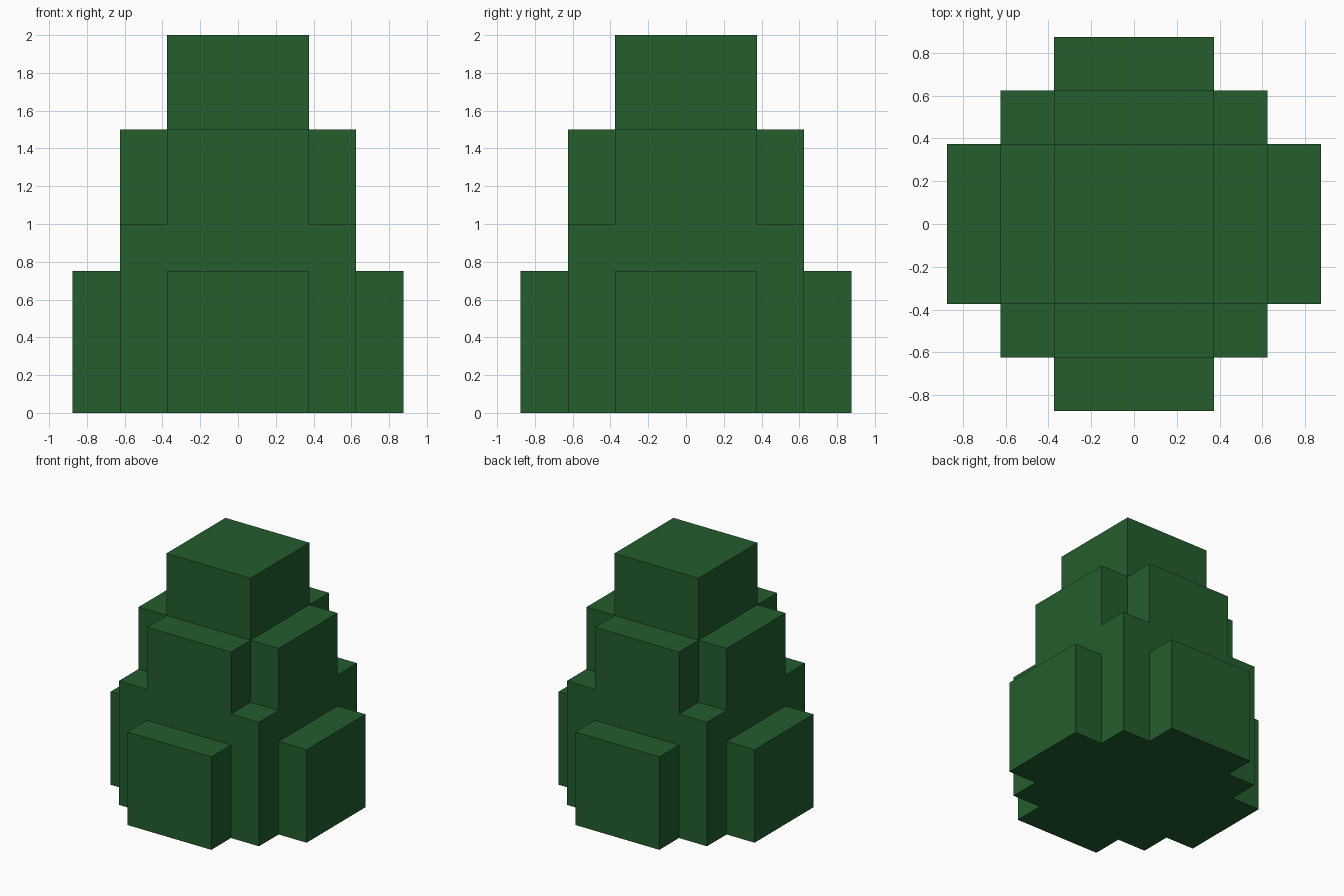
import bpy, bmesh

if "Cube" in bpy.data.objects:
    bpy.data.objects.remove(bpy.data.objects["Cube"])

green = bpy.data.materials.new("dark leaf green")
green.diffuse_color = (0.017, 0.109, 0.026, 1)
green.use_nodes = True
green.node_tree.nodes["Principled BSDF"].inputs["Base Color"].default_value = green.diffuse_color

# Stepped foliage: half sizes in x and y, and height of each overlapping block
BLOCKS = [
    (0.875, 0.375, 0.75), (0.375, 0.875, 0.75),   # low side slabs
    (0.625, 0.625, 1.0),                          # square core
    (0.625, 0.375, 1.5), (0.375, 0.625, 1.5),     # middle cross
    (0.375, 0.375, 2.0),                          # crown
]
XY = [-0.875, -0.625, -0.375, 0.375, 0.625, 0.875]
Z = [0, 0.75, 1.0, 1.5, 2.0]
AXES = (XY, XY, Z)


def filled(cell):
    """True when the grid cell lies inside any block."""
    if any(not 0 <= c < len(a) - 1 for c, a in zip(cell, AXES)):
        return False
    x, y, z = ((a[c] + a[c + 1]) / 2 for c, a in zip(cell, AXES))
    return any(abs(x) < hx and abs(y) < hy and z < h for hx, hy, h in BLOCKS)


# Skin the union of the blocks: one quad wherever a filled cell meets air
bm = bmesh.new()
for i in range(5):
    for j in range(5):
        for k in range(4):
            cell = (i, j, k)
            if not filled(cell):
                continue
            for axis in range(3):
                for side in (0, 1):
                    beyond = list(cell)
                    beyond[axis] += 2 * side - 1
                    if filled(beyond):
                        continue
                    u, v = (axis + 1) % 3, (axis + 2) % 3
                    quad = []
                    for du, dv in ((0, 0), (1, 0), (1, 1), (0, 1)):
                        p = list(cell)
                        p[axis] += side
                        p[u] += du
                        p[v] += dv
                        quad.append(bm.verts.new([a[c] for a, c in zip(AXES, p)]))
                    bm.faces.new(quad if side else quad[::-1])

# Weld the quads and merge coplanar ones into clean flat faces
bmesh.ops.remove_doubles(bm, verts=bm.verts[:], dist=1e-4)
bmesh.ops.dissolve_limit(bm, angle_limit=0.01, verts=bm.verts[:], edges=bm.edges[:])

mesh = bpy.data.meshes.new("stepped_bush")
bm.to_mesh(mesh)
bm.free()
mesh.materials.append(green)
bpy.context.collection.objects.link(bpy.data.objects.new("stepped_bush", mesh))
